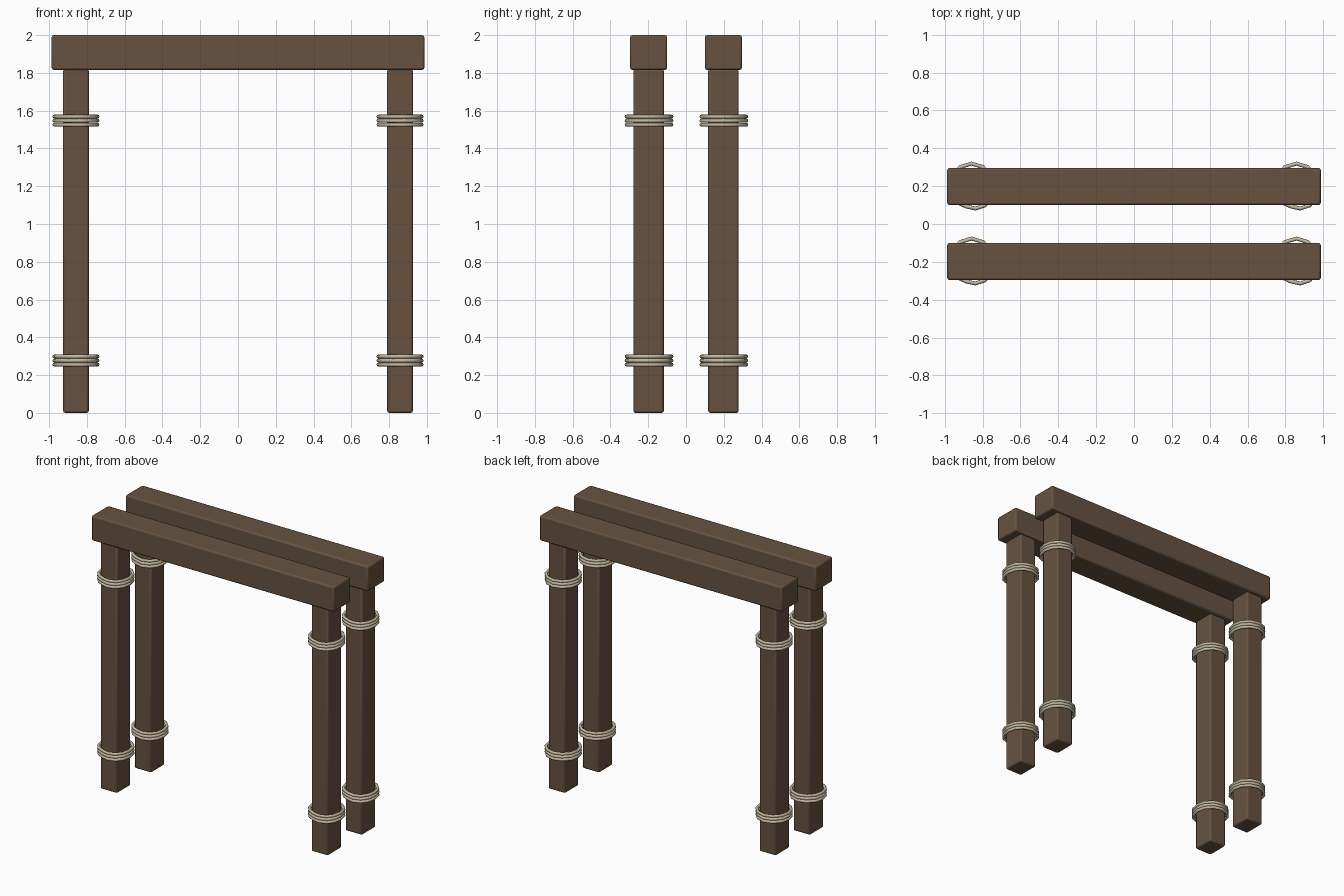
import bpy, math

if "Cube" in bpy.data.objects:
    bpy.data.objects.remove(bpy.data.objects["Cube"])

def material(name, rgb):
    m = bpy.data.materials.new(name)
    m.diffuse_color = (*rgb, 1)
    m.use_nodes = True
    m.node_tree.nodes["Principled BSDF"].inputs["Base Color"].default_value = m.diffuse_color
    return m

wood = material("dark wood", (0.135, 0.086, 0.052))
rope = material("pale rope", (0.56, 0.49, 0.35))

def timber(name, centre, size):
    """Box with softly rounded edges."""
    bpy.ops.mesh.primitive_cube_add(size=1, location=centre)
    o = bpy.context.object
    o.name = name
    o.scale = size
    bpy.ops.object.transform_apply(location=False, rotation=False, scale=True)
    b = o.modifiers.new("rounded edges", 'BEVEL')
    b.width = 0.011
    b.segments = 2
    o.data.materials.append(wood)
    bpy.ops.object.shade_smooth_by_angle(angle=math.radians(40))

# hand-wound loop outline: angle in degrees -> radius
LOOP = [(0, .114), (30, .117), (60, .119), (90, .121), (120, .119), (150, .117),
        (180, .114), (205, .114), (230, .112), (255, .109), (280, .118),
        (305, .122), (330, .118)]

def binding(name, x, y, z):
    """Three stacked rope loops around a post."""
    cu = bpy.data.curves.new(name, 'CURVE')
    cu.dimensions = '3D'
    cu.bevel_depth = 0.0105
    cu.bevel_resolution = 2
    cu.resolution_u = 1
    for k in (-1, 0, 1):
        s = cu.splines.new('POLY')
        s.points.add(len(LOOP) - 1)
        s.use_cyclic_u = True
        for p, (deg, r) in zip(s.points, LOOP):
            a = math.radians(deg)
            p.co = (r * math.cos(a), r * math.sin(a), k * 0.0215, 1)
    cu.materials.append(rope)
    o = bpy.data.objects.new(name, cu)
    o.location = (x, y, z)
    bpy.context.collection.objects.link(o)

# two identical frames, front and back
for row, y in (("front", -0.198), ("back", 0.198)):
    timber(row + "_beam", (0, y, 1.908), (1.973, 0.196, 0.184))
    for side, x in (("left", -0.858), ("right", 0.858)):
        timber(f"{row}_{side}_post", (x, y, 0.91), (0.136, 0.161, 1.82))
        for level, z in (("lower", 0.277), ("upper", 1.547)):
            binding(f"{row}_{side}_{level}_rope", x, y, z)
